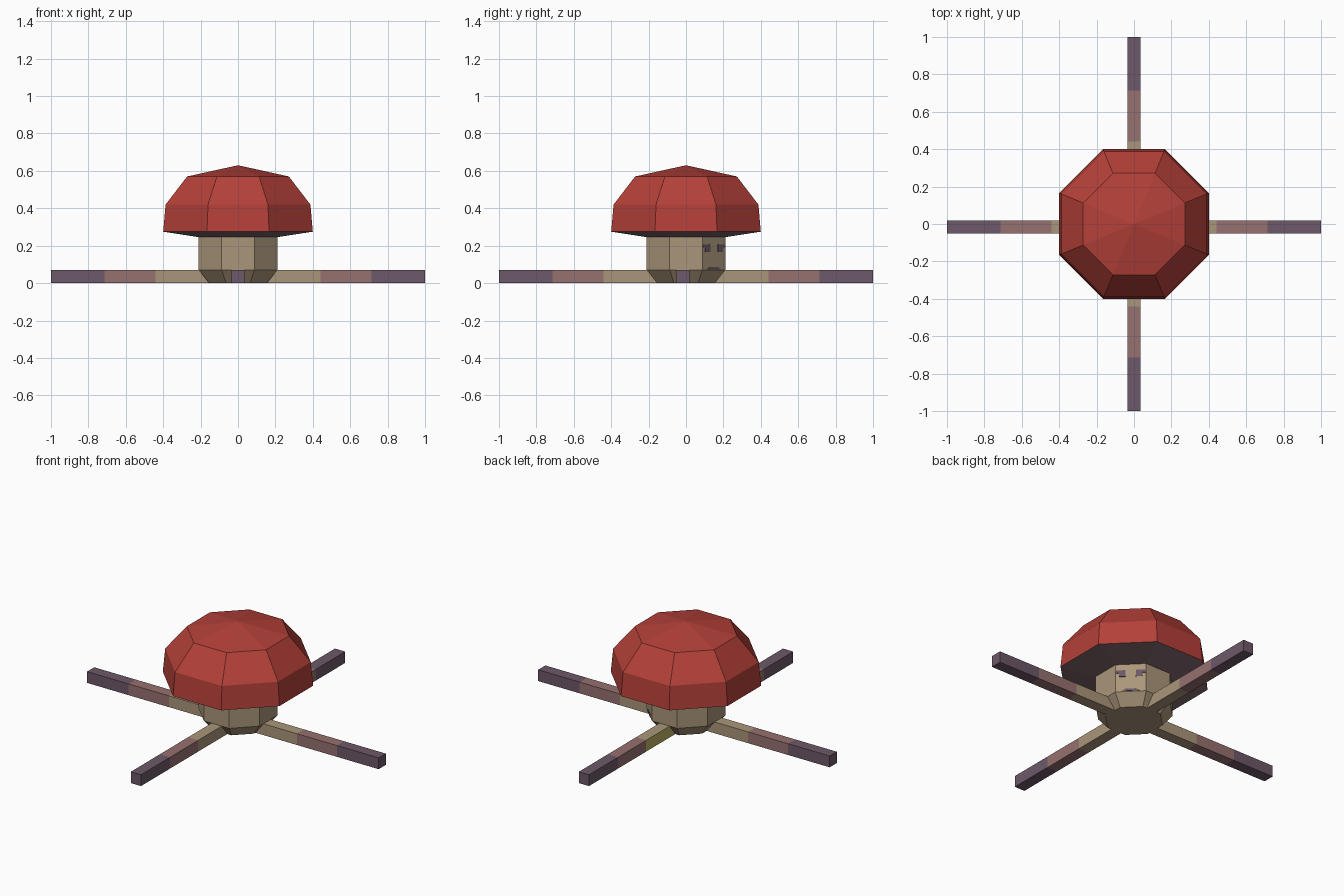
import bpy, bmesh, math
from mathutils import Vector

cube = bpy.data.objects.get("Cube")
if cube:
    bpy.data.objects.remove(cube, do_unlink=True)


def material(name, rgb):
    # 8-bit sRGB to linear
    lin = [((c / 255 + 0.055) / 1.055) ** 2.4 for c in rgb]
    m = bpy.data.materials.new(name)
    m.use_nodes = True
    m.diffuse_color = (*lin, 1)
    bsdf = next(n for n in m.node_tree.nodes if n.type == 'BSDF_PRINCIPLED')
    bsdf.inputs["Base Color"].default_value = (*lin, 1)
    return m


RED = material("cap red", (180, 64, 57))
GILL = material("underside grey", (132, 106, 112))
BEIGE = material("beige", (170, 150, 122))
MAUVE = material("mauve", (150, 113, 111))
PURPLE = material("dark purple", (109, 88, 104))
OLIVE = material("olive", (188, 177, 98))


def finish(name, bm, mats, rule=None):
    bmesh.ops.recalc_face_normals(bm, faces=bm.faces[:])
    bm.normal_update()
    if rule:
        for f in bm.faces:
            f.material_index = rule(f)
    me = bpy.data.meshes.new(name)
    bm.to_mesh(me)
    bm.free()
    for m in mats:
        me.materials.append(m)
    ob = bpy.data.objects.new(name, me)
    bpy.context.collection.objects.link(ob)
    return ob


def octagon_stack(bm, rings, apex=None):
    """Stack octagons given as (apothem, z); flat sides face the axes."""
    loops = []
    for a, z in rings:
        r = a / math.cos(math.pi / 8)
        angles = [math.pi / 8 + i * math.pi / 4 for i in range(8)]
        loops.append([bm.verts.new((r * math.cos(t), r * math.sin(t), z)) for t in angles])
    for lo, hi in zip(loops, loops[1:]):
        for i in range(8):
            j = (i + 1) % 8
            bm.faces.new((lo[i], lo[j], hi[j], hi[i]))
    bm.faces.new(loops[0][::-1])
    if apex is None:
        bm.faces.new(loops[-1])
    else:
        tip = bm.verts.new((0, 0, apex))
        for i in range(8):
            bm.faces.new((loops[-1][i], loops[-1][(i + 1) % 8], tip))


# Body with a tapered foot
bm = bmesh.new()
octagon_stack(bm, [(0.155, 0), (0.21, 0.07), (0.21, 0.25)])
finish("body", bm, [BEIGE])

# Faceted cap, grey underneath
bm = bmesh.new()
octagon_stack(bm, [(0.205, 0.245), (0.40, 0.275), (0.387, 0.42), (0.272, 0.57)], apex=0.63)
finish("cap", bm, [RED, GILL], lambda f: 1 if f.normal.z < -0.5 else 0)


# Four flat arms in three colour bands
def arm(name, axis, sign, side_lo, side_hi, odd_side=False):
    bm = bmesh.new()
    loops = []
    for d in (0.15, 0.44, 0.715, 1.0):
        ring = []
        for s, z in ((side_lo, 0), (side_hi, 0), (side_hi, 0.07), (side_lo, 0.07)):
            ring.append(bm.verts.new((sign * d, s, z) if axis == 0 else (s, sign * d, z)))
        loops.append(ring)
    for a, b in zip(loops, loops[1:]):
        for i in range(4):
            j = (i + 1) % 4
            bm.faces.new((a[i], a[j], b[j], b[i]))
    bm.faces.new(loops[0])
    bm.faces.new(loops[-1])

    def band(f):
        d = abs(f.calc_center_median()[axis])
        if d > 0.715:
            return 2
        if d > 0.44:
            return 1
        return 3 if odd_side and f.normal.x < -0.9 else 0

    finish(name, bm, [BEIGE, MAUVE, PURPLE, OLIVE], band)


arm("left_arm", 0, 1, -0.05, 0.02)
arm("right_arm", 0, -1, -0.05, 0.02)
arm("front_arm", 1, -1, -0.035, 0.035)
arm("back_arm", 1, 1, -0.035, 0.035, odd_side=True)

# Painted face plates on the diagonal side of the body
OUT = Vector((1, 1, 0)).normalized()
ALONG = Vector((-1, 1, 0)).normalized()


def plate(name, points):
    bm = bmesh.new()
    back, front = [[bm.verts.new(OUT * d + ALONG * t + Vector((0, 0, z))) for t, z in points]
                   for d in (0.209, 0.213)]
    bm.faces.new(back)
    bm.faces.new(front)
    for i in range(len(points)):
        j = (i + 1) % len(points)
        bm.faces.new((back[i], back[j], front[j], front[i]))
    finish(name, bm, [PURPLE])


eye = [(0.028, 0.166), (0.065, 0.166), (0.068, 0.19), (0.085, 0.189), (0.083, 0.206), (0.03, 0.208)]
plate("left_eye", eye)
plate("right_eye", [(-t, z) for t, z in eye])
plate("mouth", [(-0.05, 0.073), (0.05, 0.073), (0.03, 0.087), (-0.03, 0.087)])
